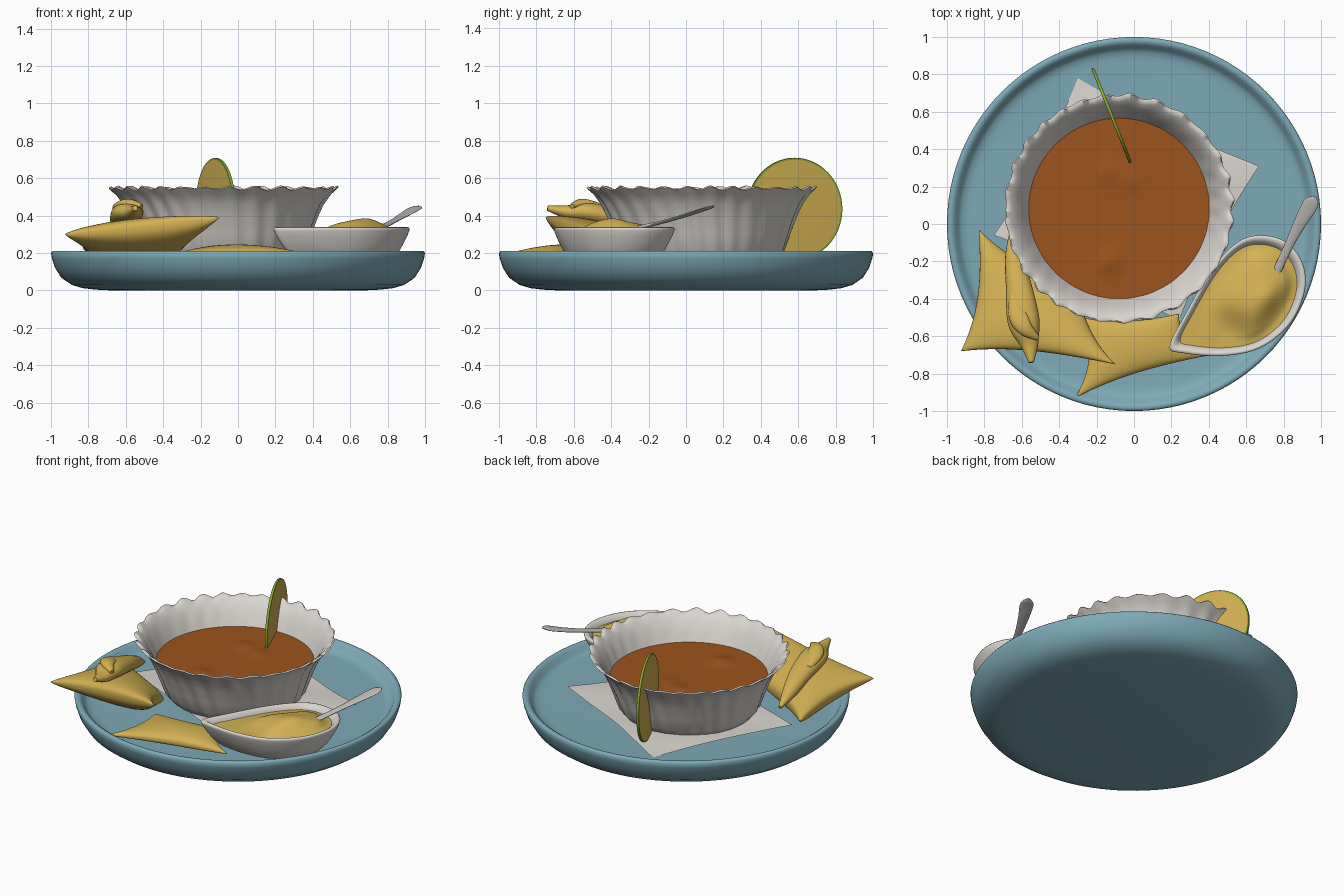
import bpy, math
from mathutils import Vector

if "Cube" in bpy.data.objects:
    bpy.data.objects.remove(bpy.data.objects["Cube"])


def mat(name, c):
    m = bpy.data.materials.new(name)
    m.diffuse_color = (*c, 1)
    m.use_nodes = True
    m.node_tree.nodes["Principled BSDF"].inputs["Base Color"].default_value = m.diffuse_color
    return m


BLUE = mat("plate_blue", (.205, .405, .485))
WHITE = mat("china_white", (.70, .67, .63))
SOUP = mat("soup_orange", (.335, .087, .012))
YELLOW = mat("pastry_yellow", (.65, .44, .085))
GREEN = mat("rind_green", (.24, .38, .03))
GREY = mat("spoon_grey", (.52, .50, .48))


def make(name, verts, faces, mats, angle=50):
    me = bpy.data.meshes.new(name)
    me.from_pydata([tuple(v) for v in verts], [], faces)
    ob = bpy.data.objects.new(name, me)
    bpy.context.collection.objects.link(ob)
    for m in mats:
        me.materials.append(m)
    bpy.ops.object.select_all(action='DESELECT')
    ob.select_set(True)
    bpy.context.view_layer.objects.active = ob
    bpy.ops.object.mode_set(mode='EDIT')
    bpy.ops.mesh.select_all(action='SELECT')
    bpy.ops.mesh.remove_doubles(threshold=.0003)
    bpy.ops.mesh.normals_make_consistent(inside=False)
    bpy.ops.object.mode_set(mode='OBJECT')
    bpy.ops.object.shade_smooth_by_angle(angle=math.radians(angle))
    return ob


def loft(name, rings, mats, caps=True, angle=50):
    """Skin a list of equal closed rings."""
    n = len(rings[0])
    verts = [p for r in rings for p in r]
    faces = []
    for i in range(len(rings) - 1):
        for j in range(n):
            k = (j + 1) % n
            faces.append((i*n + j, i*n + k, (i+1)*n + k, (i+1)*n + j))
    if caps:
        faces.append(tuple(range(n))[::-1])
        faces.append(tuple((len(rings)-1)*n + j for j in range(n)))
    return make(name, verts, faces, mats, angle)


def spline(pts, steps, closed):
    """Catmull-Rom through points of any dimension."""
    n, out = len(pts), []
    for i in range(n if closed else n - 1):
        ids = [i-1, i, i+1, i+2]
        p = [pts[a % n] if closed else pts[min(max(a, 0), n-1)] for a in ids]
        for s in range(steps):
            t = s / steps
            out.append([.5*(2*b + (c-a)*t + (2*a-5*b+4*c-d)*t*t + (3*b-a-3*c+d)*t**3)
                        for a, b, c, d in zip(*p)])
    if not closed:
        out.append(list(pts[-1]))
    return out


def tube(name, pts, m):
    """Points are x, y, z, half width, half height."""
    sp = spline(pts, 8, False)
    rings = []
    for i, q in enumerate(sp):
        a, b = sp[max(i-1, 0)], sp[min(i+1, len(sp)-1)]
        d = (Vector(b[:3]) - Vector(a[:3])).normalized()
        side = d.cross(Vector((0, 0, 1))).normalized()
        up = side.cross(d)
        rings.append([Vector(q[:3]) + side*q[3]*math.cos(t*math.tau/16)
                      + up*q[4]*math.sin(t*math.tau/16) for t in range(16)])
    return loft(name, rings, [m])


def pillow(name, corners, pinch, up, down, m, wave=0, n=28, puff=.38):
    """Stuffed four-cornered sheet with drawn-in sides."""
    c = [Vector(p) for p in corners]
    verts, faces = [], []
    for sgn in (1, -1):
        for i in range(n + 1):
            for j in range(n + 1):
                # finer spacing near the seams
                s, t = math.sin((i/n - .5)*math.pi), math.sin((j/n - .5)*math.pi)
                u = (s*(1 - pinch*(1 - t*t)) + 1) / 2
                v = (t*(1 - pinch*(1 - s*s)) + 1) / 2
                p = (c[0]*(1-u) + c[1]*u)*(1-v) + (c[3]*(1-u) + c[2]*u)*v
                h = max((1 - s*s)*(1 - t*t), 0) ** puff
                p.z += h*up if sgn > 0 else -h*down
                p.z += wave*math.sin(5*s + 2)*math.sin(4*t)
                verts.append(p)
    N = (n + 1)**2
    for o in (0, N):
        for i in range(n):
            for j in range(n):
                a = o + i*(n+1) + j
                f = (a, a+n+1, a+n+2, a+1)
                faces.append(f if o == 0 else f[::-1])
    return make(name, verts, faces, [m], 80)


def circle(r, z, cx=0, cy=0, n=96):
    return [(cx + r*math.cos(k*math.tau/n), cy + r*math.sin(k*math.tau/n), z) for k in range(n)]


# plate
prof = [(.68, 0), (.76, .004), (.83, .012), (.89, .03), (.945, .068), (.978, .12), (.995, .17), (1, .2),
        (.992, .21), (.975, .211), (.958, .2), (.94, .172), (.92, .157), (.89, .152), (.86, .15), (.3, .15)]
loft("plate", [circle(r, z) for r, z in prof], [BLUE])

# fluted bowl with scalloped rim
BX, BY, FL = -.08, .083, 28
prof = [(.2, .155, 0), (.36, .155, 0), (.405, .168, .2), (.437, .21, .5), (.468, .30, .7), (.502, .39, .7),
        (.535, .46, .8), (.572, .51, 1), (.600, .533, 1.1), (.609, .543, 1.1), (.601, .549, 1.1),
        (.575, .533, .8), (.545, .50, .5), (.515, .45, .3), (.49, .40, .1), (.475, .37, 0), (.38, .2, 0), (.2, .19, 0)]
rings = []
for r, z, a in prof:
    ring = []
    for k in range(336):
        t = k*math.tau/336
        w = math.sin(FL*t + 10*z + 1.2*math.sin(3*t)) * (.8 + .35*math.sin(5*t + 1))
        rr = r + .0085*a*w
        lift = .010*w*max(0, (z - .45)/.1)
        ring.append((BX + rr*math.cos(t), BY + rr*math.sin(t), z + lift))
    rings.append(ring)
loft("bowl", rings, [WHITE], angle=70)

# soup with slight lumps
rings = []
for i in range(25):
    ring = circle(.485*(1 - i/25), .385, BX, BY)
    rings.append([(x, y, z + sum(h*math.exp(-((x-a)**2 + (y-b)**2)/.004)
                                 for a, b, h in ((-.14, .28, .012), (-.13, -.2, .018), (-.02, .24, .008))))
                  for x, y, z in ring])
rings.insert(0, circle(.48, .36, BX, BY))
loft("soup", rings, [SOUP])

# napkin under the bowl
pillow("napkin", [(-.3, .78, .155), (.67, .31, .195), (.24, -.52, .16), (-.75, -.06, .175)],
       .05, .004, .004, WHITE, .006)

# citrus slice standing behind the bowl, green rind around its faces
d = Vector((.2, -.5, 0)).normalized()
nrm = Vector((.5, .2, 0)).normalized()
mid = Vector((-.12, .58, .435))
rings = [[mid + nrm*o + (d*math.cos(k*math.tau/64) + Vector((0, 0, 1))*math.sin(k*math.tau/64))*r
          for k in range(64)] for r, o in ((.263, -.008), (.272, -.0075), (.274, 0), (.272, .0075), (.263, .008))]
lime = loft("citrus_slice", rings, [YELLOW, GREEN], angle=30)
for f in lime.data.polygons:
    f.material_index = 0 if len(f.vertices) > 4 else 1

# pastries
pillow("left_pastry", [(-.83, -.03, .23), (-.925, -.68, .30), (-.10, -.75, .39), (-.30, -.36, .23)],
       .13, .08, .11, YELLOW)
pillow("front_pastry", [(-.315, -.93, .20), (.41, -.70, .18), (.24, -.48, .19), (-.27, -.50, .19)],
       .17, .055, .04, YELLOW)
tube("top_pastry", [(-.66, -.06, .27, .01, .01), (-.645, -.18, .32, .045, .04), (-.615, -.34, .375, .07, .05),
                    (-.59, -.52, .415, .085, .055), (-.56, -.64, .42, .05, .035), (-.55, -.74, .44, .014, .014)], YELLOW)
tube("top_pastry_fold", [(-.65, -.38, .41, .02, .02), (-.62, -.49, .45, .05, .025),
                         (-.58, -.56, .465, .04, .024), (-.515, -.61, .45, .014, .012)], YELLOW)

# pointed dish
out = spline([(.19, -.655), (.27, -.49), (.41, -.25), (.55, -.10), (.68, -.06), (.82, -.10), (.905, -.22),
              (.91, -.37), (.83, -.54), (.67, -.665), (.47, -.705), (.26, -.69)], 8, True)
DX, DY = .59, -.40


def dish_ring(s, z):
    return [(DX + (x-DX)*s, DY + (y-DY)*s, z) for x, y in out]


loft("sauce_dish", [dish_ring(s, z) for s, z in
                    ((.3, .155), (.62, .157), (.73, .172), (.82, .205), (.90, .25), (.96, .29), (.995, .32),
                     (1, .33), (.985, .337), (.95, .338), (.91, .33), (.87, .312), (.82, .28), (.6, .22), (.3, .2))],
     [WHITE], angle=80)


# sauce heaped in the dish
def heap(x, y):
    a, b = x - .65, y + .36
    p, q = a*.6 + b*.8, a*.8 - b*.6
    return (.055*math.exp(-(p/.2)**4 - (q/.14)**4) + .02*math.exp(-((x-.70)**2 + (y+.39)**2)/.006)
            + .015*math.exp(-((x-.6)**2 + (y+.44)**2)/.008) + .003*math.sin(25*q + 9*p))


rings = [dish_ring(.86*(1 - i/24), .304) for i in range(24)]
loft("sauce", [[(x, y, z + heap(x, y)*min(1, i/5)) for x, y, z in r] for i, r in enumerate(rings)], [YELLOW])

# spoon handle
tube("spoon", [(.72, -.34, .31, .03, .012), (.765, -.25, .335, .024, .011), (.83, -.11, .37, .024, .009),
               (.89, .01, .405, .034, .009), (.935, .09, .432, .042, .008), (.955, .125, .443, .034, .008),
               (.965, .148, .449, .008, .004)], GREY)
